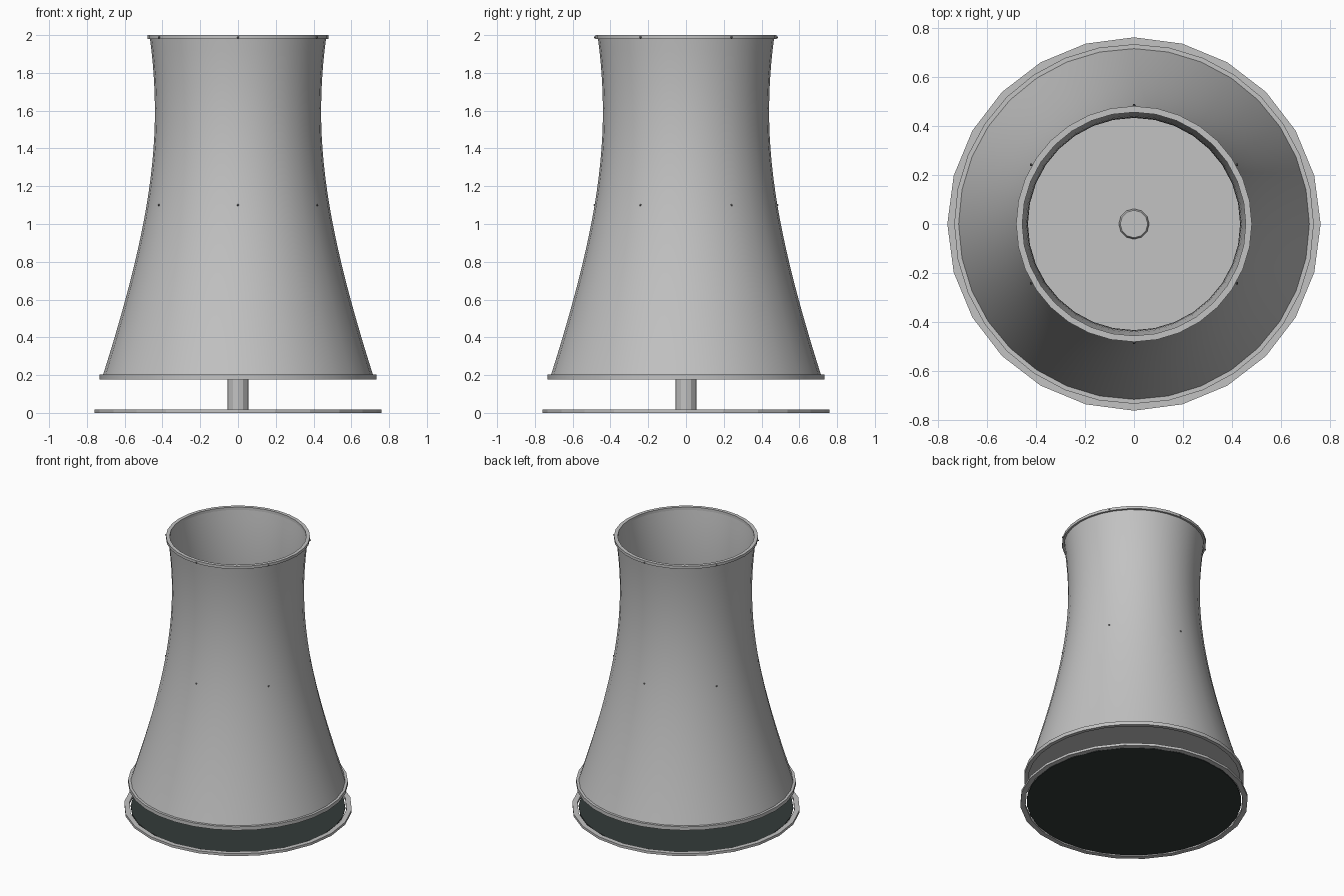
import bpy, bmesh, math
from mathutils import Matrix, Vector

cube = bpy.data.objects.get("Cube")
if cube:
    bpy.data.objects.remove(cube, do_unlink=True)


def material(name, rgb):
    mat = bpy.data.materials.new(name)
    mat.use_nodes = True
    mat.diffuse_color = (*rgb, 1)
    mat.node_tree.nodes["Principled BSDF"].inputs["Base Color"].default_value = (*rgb, 1)
    return mat


concrete = material("concrete", (0.54, 0.54, 0.54))
water = material("dark water", (0.033, 0.043, 0.041))
lamp = material("lamp grey", (0.2, 0.2, 0.2))


def finish(name, bm, mat, smooth):
    bmesh.ops.recalc_face_normals(bm, faces=bm.faces)
    mesh = bpy.data.meshes.new(name)
    bm.to_mesh(mesh)
    bm.free()
    mesh.materials.append(mat)
    obj = bpy.data.objects.new(name, mesh)
    bpy.context.collection.objects.link(obj)
    if smooth:
        bpy.ops.object.select_all(action='DESELECT')
        obj.select_set(True)
        bpy.context.view_layer.objects.active = obj
        bpy.ops.object.shade_smooth_by_angle(angle=math.radians(30))
    return obj


def lathe(name, profile, sides, mat, smooth=True, closed=True):
    """Revolve (radius, z) points; open profiles are capped at both ends."""
    bm = bmesh.new()
    rings = []
    for r, z in profile:
        rings.append([bm.verts.new((r * math.cos(i * math.tau / sides),
                                    r * math.sin(i * math.tau / sides), z))
                      for i in range(sides)])
    pairs = list(zip(rings, rings[1:]))
    if closed:
        pairs.append((rings[-1], rings[0]))
    else:
        bm.faces.new(rings[0])
        bm.faces.new(rings[-1])
    for a, b in pairs:
        for i in range(sides):
            j = (i + 1) % sides
            bm.faces.new((a[i], a[j], b[j], b[i]))
    return finish(name, bm, mat, smooth)


def band(name, inner, outer, low, high, sides, smooth):
    return lathe(name, [(inner, low), (outer, low), (outer, high), (inner, high)],
                 sides, concrete, smooth)


# Hyperbolic shell with a thin wall
def shell_radius(z):
    return math.sqrt(0.44 ** 2 + 0.162 * (z - 1.6) ** 2)


BOTTOM, TOP, STEPS, WALL = 0.19, 1.99, 24, 0.008
heights = [BOTTOM + (TOP - BOTTOM) * i / STEPS for i in range(STEPS + 1)]
outside = [(shell_radius(z), z) for z in heights]
inside = [(r - WALL, z) for r, z in reversed(outside)]
lathe("tower_shell", outside + inside, 32, concrete)

# Rims at the top and bottom of the shell
band("top_rim", 0.455, 0.48, 1.98, 2.0, 32, True)
band("bottom_rim", 0.705, 0.732, 0.177, 0.203, 32, True)

# Basin kerb and water surface
band("basin_kerb", 0.725, 0.76, 0.0, 0.018, 24, False)
lathe("basin_water", [(0.715, 0.003), (0.715, 0.012)], 32, water, False, closed=False)

# Inner deck and the central column that carries it
lathe("inner_deck", [(0.706, 0.19), (0.7, 0.21)], 32, concrete, False, closed=False)
lathe("central_column", [(0.055, 0.01), (0.055, 0.19), (0.062, 0.2), (0.062, 0.23),
                         (0.056, 0.24)], 12, concrete, False, closed=False)

# Two tiers of small warning lamps
for tier, z, radius in (("middle", 1.1, shell_radius(1.1)), ("top", 1.988, 0.482)):
    bm = bmesh.new()
    for k in range(6):
        angle = math.radians(30 + 60 * k)
        spot = Vector((radius * math.cos(angle), radius * math.sin(angle), z))
        bmesh.ops.create_icosphere(bm, subdivisions=1, radius=0.006,
                                   matrix=Matrix.Translation(spot))
    finish(tier + "_lamps", bm, lamp, False)
